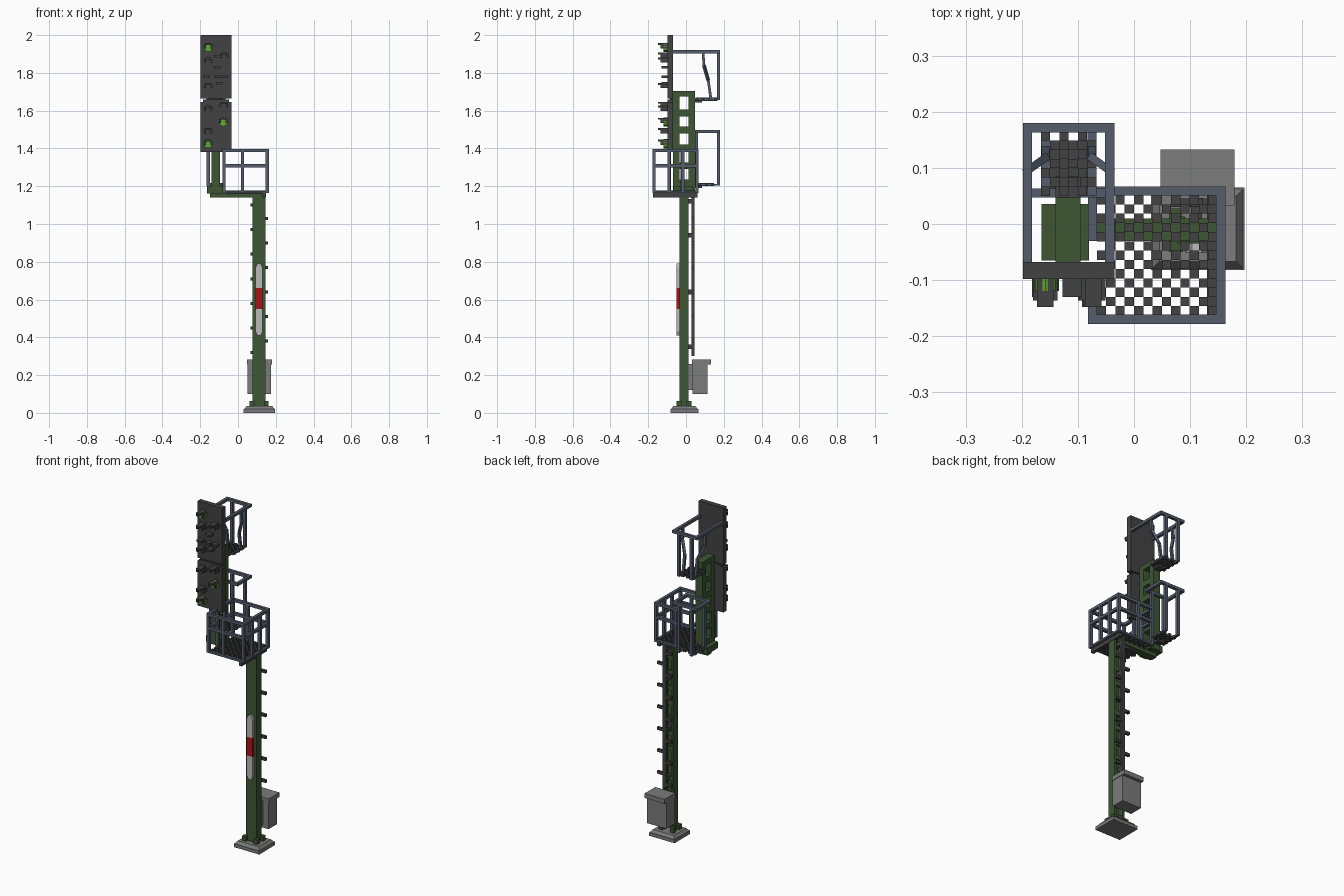
import bpy, bmesh
from mathutils import Vector, Matrix

cube = bpy.data.objects.get("Cube")
if cube:
    bpy.data.objects.remove(cube, do_unlink=True)


def material(name, rgb):
    m = bpy.data.materials.new(name)
    m.use_nodes = True
    m.diffuse_color = (*rgb, 1)
    m.node_tree.nodes["Principled BSDF"].inputs["Base Color"].default_value = (*rgb, 1)
    return m


GREEN = material("mast green", (0.047, 0.095, 0.034))
DARK = material("dark grey", (0.055, 0.055, 0.055))
RAIL = material("slate blue", (0.09, 0.11, 0.15))
GREY = material("cabinet grey", (0.2, 0.2, 0.2))
WHITE = material("sign white", (0.5, 0.5, 0.5))
RED = material("sign red", (0.4, 0.006, 0.008))
LAMP = material("lamp green", (0.12, 0.38, 0.035))
T = 0.0165  # bar thickness


def finish(name, bm, mat):
    bmesh.ops.recalc_face_normals(bm, faces=bm.faces)
    me = bpy.data.meshes.new(name)
    bm.to_mesh(me)
    bm.free()
    me.materials.append(mat)
    ob = bpy.data.objects.new(name, me)
    bpy.context.collection.objects.link(ob)
    return ob


def add_box(bm, x0, x1, y0, y1, z0, z1, taper=0):
    c = Vector(((x0 + x1) / 2, (y0 + y1) / 2, (z0 + z1) / 2))
    m = Matrix.Translation(c) @ Matrix.Diagonal((x1 - x0, y1 - y0, z1 - z0, 1))
    vs = bmesh.ops.create_cube(bm, size=1, matrix=m)["verts"]
    for v in vs:
        if v.co.z > c.z:
            v.co.x -= taper if v.co.x > c.x else -taper
            v.co.y -= taper if v.co.y > c.y else -taper


def add_bar(bm, a, b, t=T):
    a, b = Vector(a), Vector(b)
    rot = (b - a).to_track_quat('Z', 'Y').to_matrix().to_4x4()
    m = Matrix.Translation((a + b) / 2) @ rot @ Matrix.Diagonal((t, t, (b - a).length, 1))
    bmesh.ops.create_cube(bm, size=1, matrix=m)


def boxes(name, mat, *dims):
    bm = bmesh.new()
    for d in dims:
        add_box(bm, *d)
    return finish(name, bm, mat)


def checker_floor(name, x0, y0, nx, ny, z0, z1, phase=0):
    bm = bmesh.new()
    for i in range(nx):
        for j in range(ny):
            if (i + j) % 2 == phase:
                add_box(bm, x0 + i * T, x0 + (i + 1) * T, y0 + j * T, y0 + (j + 1) * T, z0, z1)
    return finish(name, bm, DARK)


# Foot plate with anchor blocks
boxes("foot_plate", GREY, (0.03, 0.197, -0.082, 0.065, 0, 0.02),
      (0.033, 0.194, -0.079, 0.062, 0.02, 0.036, 0.012))
boxes("anchor_blocks", GREEN,
      *[(x, x + 0.025, y, y + 0.025, 0.034, 0.064) for x in (0.062, 0.137) for y in (-0.05, 0.003)])

# Main mast: channel open at the back, closed with battens
battens = [(0.085, 0.138, -0.004, 0.008, 0.06 + 0.09 * i, 0.085 + 0.09 * i) for i in range(12)]
boxes("main_mast", GREEN, (0.077, 0.146, -0.035, -0.02, 0.03, 1.165),
      (0.077, 0.091, -0.02, 0.013, 0.03, 1.165), (0.132, 0.146, -0.02, 0.013, 0.03, 1.165), *battens)

# Climbing pole with alternating pegs and brackets to the mast
rungs = []
for i in range(7):
    z = 1.1 - 0.13 * i
    rungs.append((0.066, 0.105, 0.03, 0.045, z - 0.008, z + 0.008))
    if i < 6:
        z -= 0.07
        rungs.append((0.115, 0.16, 0.03, 0.045, z - 0.008, z + 0.008))
brackets = [(0.102, 0.121, -0.02, 0.035, z - 0.012, z + 0.012) for z in (0.35, 0.64, 0.94, 1.12)]
boxes("climbing_pole", DARK, (0.1, 0.123, 0.03, 0.046, 0.3, 1.165), *rungs, *brackets)

# Striped plate on the mast front, with chamfered ends
def sign_end(name, z_flat, z_tip):
    bm = bmesh.new()
    s = 0.02 if z_tip > z_flat else -0.02
    prof = [(0.093, z_flat), (0.13, z_flat), (0.13, z_tip - s), (0.12, z_tip),
            (0.103, z_tip), (0.093, z_tip - s)]
    f = bm.faces.new([bm.verts.new((x, -0.035, z)) for x, z in prof])
    r = bmesh.ops.extrude_face_region(bm, geom=[f])["geom"]
    bmesh.ops.translate(bm, vec=(0, -0.016, 0), verts=[v for v in r if isinstance(v, bmesh.types.BMVert)])
    finish(name, bm, WHITE)


sign_end("sign_upper", 0.66, 0.79)
sign_end("sign_lower", 0.55, 0.41)
boxes("sign_middle", RED, (0.092, 0.131, -0.051, -0.035, 0.55, 0.66))

# Equipment cabinet
boxes("cabinet", GREY, (0.049, 0.176, 0.035, 0.115, 0.1, 0.26),
      (0.047, 0.179, 0.033, 0.133, 0.255, 0.282), (0.085, 0.14, 0.01, 0.036, 0.12, 0.26))

# Cross beam and foot of the upper mast
boxes("cross_beam", GREEN, (-0.148, 0.146, -0.03, 0.01, 1.14, 1.172),
      (-0.165, -0.08, -0.065, 0.036, 1.162, 1.2))

# Lattice upper mast
lattice = [(-0.14, -0.095, -0.036, 0.014, z, z + 0.035) for z in (1.2, 1.29, 1.385, 1.48, 1.57)]
boxes("upper_mast", GREEN, (-0.14, -0.095, -0.07, -0.035, 1.16, 1.705),
      (-0.14, -0.095, 0.013, 0.047, 1.16, 1.705), (-0.14, -0.095, -0.036, 0.014, 1.675, 1.705), *lattice)

# Main platform
checker_floor("platform_floor", -0.066, -0.163, 13, 13, 1.16, 1.178)
boxes("platform_joist", DARK, (0.13, 0.148, -0.176, 0.06, 1.14, 1.165))
X0, X1, Y0, Y1 = -0.082, 0.163, -0.178, 0.067
rails = []
for z in (1.38, 1.3):
    rails += [(X0, X1, Y0, Y0 + T, z, z + T), (X0, X1, Y1 - T, Y1, z, z + T),
              (X1 - T, X1, Y0, Y1, z, z + T),
              (X0, X0 + T, Y0, -0.08, z, z + T), (X0, X0 + T, -0.03, Y1, z, z + T)]
for y in (Y0, Y1 - T):
    for x in (X0, 0.015, X1 - T):
        rails.append((x, x + T, y, y + T, 1.165, 1.39))
rails += [(X1 - T, X1, y, y + T, 1.165, 1.39) for y in (-0.098, -0.024)]
rails += [(X0, X0 + T, y, y + T, 1.165, 1.39) for y in (-0.096, -0.03)]
rails += [(X0, X1, Y0, Y0 + T, 1.163, 1.174), (X0, X1, Y1 - T, Y1, 1.163, 1.174),
          (X1 - T, X1, Y0, Y1, 1.163, 1.174)]
boxes("platform_railing", RAIL, *rails)


# Two maintenance baskets behind the signal boards
def basket(prefix, z_floor, z_top, y_front, depth, phase):
    checker_floor(prefix + "_floor", -0.166, 0.05, 6, depth, z_floor, z_floor + T, phase)
    boxes(prefix + "_floor_supports", DARK, (-0.14, -0.095, 0.04, 0.085, z_floor - 0.01, z_floor + 0.012))
    bm = bmesh.new()
    z0 = z_top - T
    add_box(bm, -0.198, -0.198 + T, y_front, 0.18, z0, z_top)
    add_box(bm, -0.035 - T, -0.035, y_front, 0.18, z0, z_top)
    add_box(bm, -0.198, -0.035, 0.18 - T, 0.18, z0, z_top)
    for x in (-0.166, -0.083):
        add_box(bm, x, x + T, 0.18 - T, 0.18, z_floor + 0.004, z0 + 0.002)
        add_box(bm, x, x + T, 0.05, 0.18, z_floor + 0.004, z_floor + 0.012)
    return bm


bm = basket("upper_basket", 1.652, 1.92, -0.07, 7, 0)
for xa, xb in ((-0.19, -0.158), (-0.043, -0.075)):
    pts = [(xa, 0.09, 1.91), (xa, 0.095, 1.84), (xb, 0.118, 1.76), (xb, 0.132, 1.66)]
    for a, b in zip(pts, pts[1:]):
        add_bar(bm, a, b, 0.014)
finish("upper_basket_railing", bm, RAIL)
bm = basket("lower_basket", 1.2, 1.497, 0.047, 6, 1)
add_box(bm, -0.198, -0.035, 0.047, 0.047 + T, 1.481, 1.497)
for x in (-0.166, -0.083):
    add_box(bm, x, x + T, 0.047, 0.047 + T, 1.2, 1.49)
finish("lower_basket_railing", bm, RAIL)

# Signal boards
boxes("upper_board", DARK, (-0.198, -0.035, -0.098, -0.068, 1.664, 2.0))
boxes("lower_board", DARK, (-0.198, -0.035, -0.098, -0.068, 1.38, 1.645),
      (-0.186, -0.047, -0.098, -0.068, 1.645, 1.658))
boxes("board_joint", DARK, (-0.14, -0.095, -0.085, -0.068, 1.6, 1.72))


# Hooded lamps: arched hood of a top plate and two cheeks
def hood(bm, x, z, w=0.021):
    add_box(bm, x - w * 0.7, x + w * 0.7, -0.148, -0.097, z + 0.012, z + 0.022)
    for s in (-1, 1):
        c = x + s * w * 0.8
        add_box(bm, c - 0.005, c + 0.005, -0.136, -0.097, z - 0.006, z + 0.014)


LIT = [(-0.158, 1.935), (-0.078, 1.54), (-0.158, 1.425)]
UNLIT = [(-0.158, 1.86), (-0.073, 1.885), (-0.158, 1.725), (-0.158, 1.605), (-0.075, 1.625),
         (-0.158, 1.485)]
bm = bmesh.new()
for x, z in LIT + UNLIT:
    hood(bm, x, z)
for x, z in ((-0.11, 1.83), (-0.165, 1.78), (-0.11, 1.78), (-0.07, 1.78), (-0.1, 1.745), (-0.11, 1.885)):
    add_box(bm, x - 0.017, x + 0.017, -0.13, -0.097, z - 0.007, z + 0.007)
finish("lamp_hoods", bm, DARK)
bm = bmesh.new()
for x, z in LIT:
    m = Matrix.Translation((x, -0.108, z)) @ Matrix.Rotation(1.5708, 4, 'X')
    bmesh.ops.create_cone(bm, cap_ends=True, segments=8, radius1=0.024, radius2=0.024, depth=0.022, matrix=m)
finish("lit_lamps", bm, LAMP)
